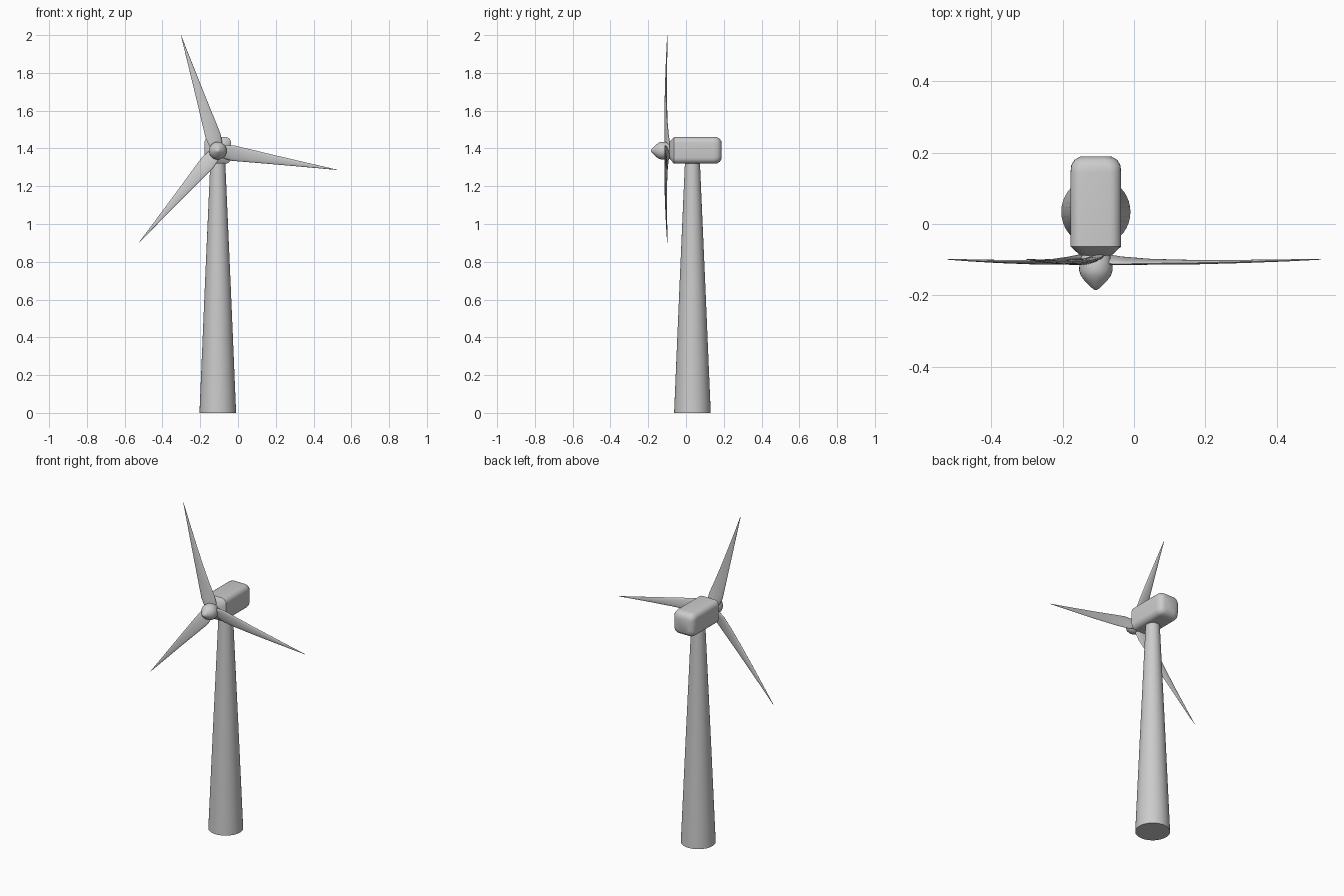
import bpy, bmesh
from math import sin, cos, pi, radians, sqrt
from mathutils import Vector, Matrix

if "Cube" in bpy.data.objects:
    bpy.data.objects.remove(bpy.data.objects["Cube"])

CX, CY, HUB_Z = -0.107, 0.034, 1.388


def loft(name, rings, matrix=None):
    """Skin a list of equal-length vertex rings and cap both ends."""
    bm = bmesh.new()
    loops = [[bm.verts.new(p) for p in ring] for ring in rings]
    n = len(loops[0])
    for a, b in zip(loops, loops[1:]):
        for i in range(n):
            j = (i + 1) % n
            bm.faces.new((a[i], a[j], b[j], b[i]))
    bm.faces.new(loops[0][::-1])
    bm.faces.new(loops[-1])
    bmesh.ops.recalc_face_normals(bm, faces=bm.faces)
    me = bpy.data.meshes.new(name)
    bm.to_mesh(me)
    bm.free()
    ob = bpy.data.objects.new(name, me)
    bpy.context.collection.objects.link(ob)
    if matrix:
        me.transform(matrix)
    bpy.ops.object.select_all(action='DESELECT')
    ob.select_set(True)
    bpy.context.view_layer.objects.active = ob
    bpy.ops.object.shade_smooth_by_angle(angle=radians(40))
    return ob


def circle(r, n=40):
    return [(r * cos(2 * pi * i / n), r * sin(2 * pi * i / n)) for i in range(n)]


def rounded_rect(hx, hz, r, seg=5):
    pts = []
    for k, (sx, sz) in enumerate([(1, 1), (-1, 1), (-1, -1), (1, -1)]):
        for s in range(seg + 1):
            a = pi / 2 * (k + s / seg)
            pts.append((sx * (hx - r) + r * cos(a), sz * (hz - r) + r * sin(a)))
    return pts


# Tapered tower, closed at the base
loft("tower", [[(CX + x, CY + y, z) for x, y in circle(r)]
               for z, r in [(0, 0.097), (0.66, 0.069), (1.34, 0.039)]])

# Nacelle housing: y station, half size, corner radius
stations = [(-0.088, 0.044, 0.028), (-0.063, 0.071, 0.032), (0.145, 0.071, 0.032),
            (0.165, 0.069, 0.032), (0.180, 0.060, 0.030), (0.189, 0.044, 0.026)]
loft("nacelle", [[(CX + x, y, 1.39 + z) for x, z in rounded_rect(h, h, r)]
                 for y, h, r in stations])

# Pointed spinner on the rotor axis
spinner = [(-0.080, 0.034), (-0.092, 0.041), (-0.110, 0.046), (-0.130, 0.047), (-0.145, 0.042),
           (-0.160, 0.031), (-0.174, 0.017), (-0.182, 0.008), (-0.185, 0.002)]
loft("spinner", [[(CX + x, y, HUB_Z + z) for x, z in circle(r, 32)] for y, r in spinner])

# Twisted blades: radius, chord, thickness, y offset, twist in degrees
sections = [(0.0, 0.045, 0.020, -0.098, 22), (0.04, 0.075, 0.019, -0.100, 18),
            (0.08, 0.084, 0.016, -0.103, 12), (0.16, 0.071, 0.014, -0.106, 7),
            (0.28, 0.052, 0.012, -0.107, 4), (0.42, 0.032, 0.009, -0.105, 2),
            (0.54, 0.015, 0.006, -0.102, 1), (0.639, 0.002, 0.002, -0.099, 0)]


def blade_ring(radius, chord, thick, y, twist):
    turn = Matrix.Rotation(radians(twist), 4, 'Z')
    ring = []
    for u, v in circle(1, 20):
        p = turn @ Vector((u * chord / 2, v * thick / 2, 0))
        ring.append((p.x, p.y + y, radius))
    return ring


for k, angle in enumerate((107.7, -9.1, 229.4)):
    place = (Matrix.Translation((CX, 0, HUB_Z))
             @ Matrix.Rotation(radians(90 - angle), 4, 'Y'))
    loft(f"blade_{k + 1}", [blade_ring(*s) for s in sections], place)
